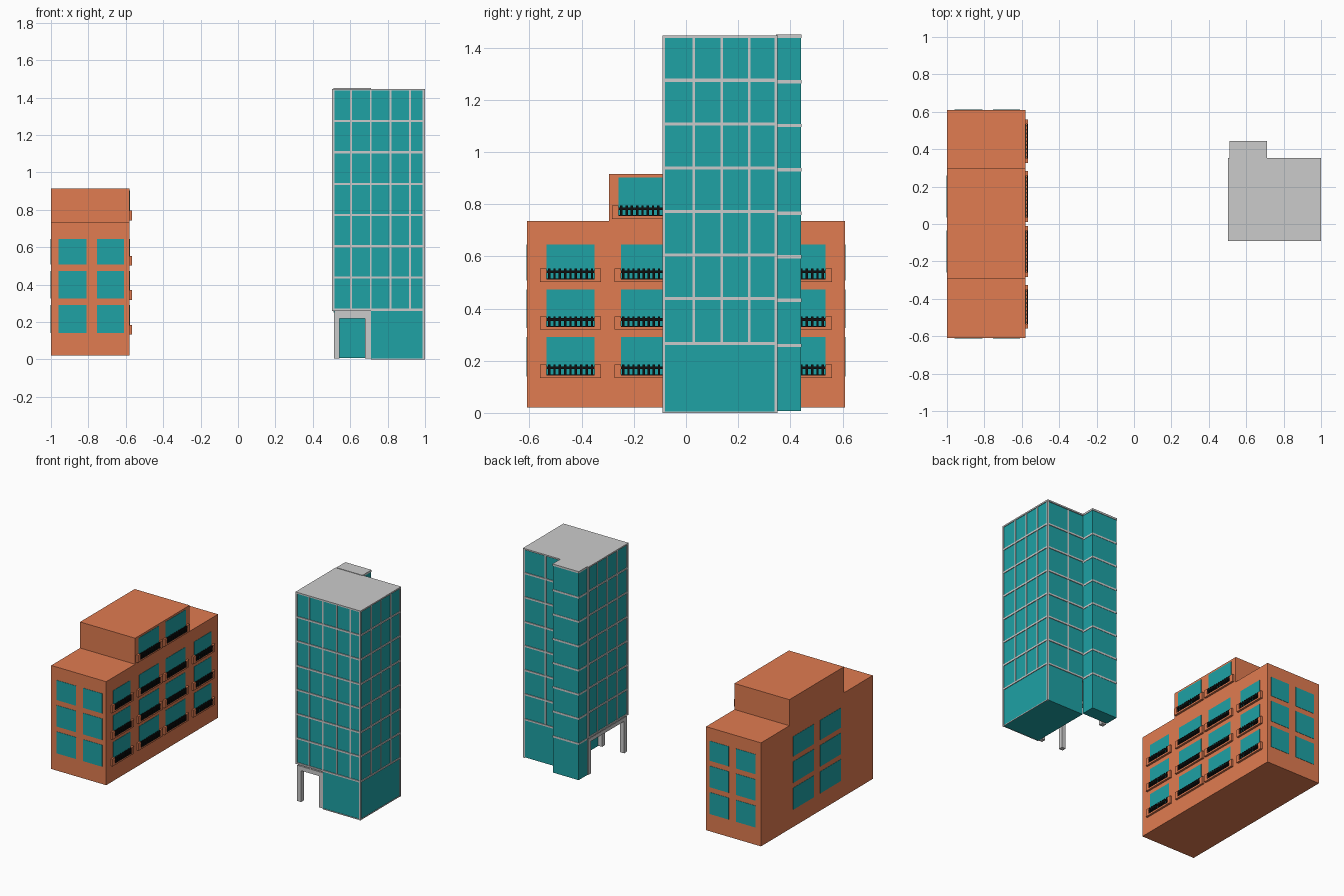
import bpy, bmesh

if "Cube" in bpy.data.objects:
    bpy.data.objects.remove(bpy.data.objects["Cube"])


def material(name, rgb):
    m = bpy.data.materials.new(name)
    m.diffuse_color = (*rgb, 1)
    m.use_nodes = True
    m.node_tree.nodes["Principled BSDF"].inputs["Base Color"].default_value = m.diffuse_color
    return m


TEAL = material("teal_glass", (0.013, 0.36, 0.375))
ORANGE = material("orange_wall", (0.75, 0.2, 0.082))
BLACK = material("black_rail", (0.005, 0.005, 0.005))


def boxes(name, items, mat=None):
    """One object made of boxes given as (x0, x1, y0, y1, z0, z1)."""
    bm = bmesh.new()
    for x0, x1, y0, y1, z0, z1 in items:
        verts = bmesh.ops.create_cube(bm, size=1)["verts"]
        for v in verts:
            v.co = (x1 if v.co.x > 0 else x0,
                    y1 if v.co.y > 0 else y0,
                    z1 if v.co.z > 0 else z0)
    me = bpy.data.meshes.new(name)
    bm.to_mesh(me)
    bm.free()
    if mat:
        me.materials.append(mat)
    ob = bpy.data.objects.new(name, me)
    bpy.context.collection.objects.link(ob)
    return ob


# Apartment block: stepped profile extruded along x
profile = [(-.61, .02), (.61, .02), (.61, .735), (.30, .735),
           (.30, .915), (-.295, .915), (-.295, .735), (-.61, .735)]
bm = bmesh.new()
face = bm.faces.new([bm.verts.new((-1, y, z)) for y, z in profile])
ext = bmesh.ops.extrude_face_region(bm, geom=[face])["geom"]
bmesh.ops.translate(bm, vec=(.42, 0, 0),
                    verts=[g for g in ext if isinstance(g, bmesh.types.BMVert)])
bmesh.ops.recalc_face_normals(bm, faces=bm.faces)
me = bpy.data.meshes.new("apartment_walls")
bm.to_mesh(me)
bm.free()
me.materials.append(ORANGE)
bpy.context.collection.objects.link(bpy.data.objects.new("apartment_walls", me))

# End and rear windows
T = .002
rows = [(.14, .29), (.325, .472), (.508, .645)]
end_win, rear_win = [], []
for z0, z1 in rows:
    for x0, x1 in [(-.96, -.81), (-.755, -.61)]:
        end_win += [(x0, x1, -.61 - T, -.605, z0, z1), (x0, x1, .605, .61 + T, z0, z1)]
    for y0, y1 in [(-.26, -.035), (.035, .26)]:
        rear_win.append((-1 - T, -.995, y0, y1, z0, z1))
boxes("end_windows", end_win, TEAL)
boxes("rear_windows", rear_win, TEAL)

# Balcony windows, balcony ledges and railings
X = -.58
win, ledges, rails = [], [], []


def balcony(y0, y1, z0, z1):
    win.append((X - .005, X + T, y0, y1, z0, z1))
    b, t = z0 - .006, z0 + .045
    ledges.append((X - .002, X + .014, y0 - .025, y1 + .025, b, b + .01))
    for a in (y0 - .025, y1):
        ledges.append((X - .002, X + .014, a, a + .025, b + .01, t))
    rails.append((X + .007, X + .013, y0, y1, t - .017, t - .007))
    rails.append((X + .007, X + .013, y0, y1, b + .01, b + .014))
    n = round((y1 - y0) / .02)
    for i in range(n):
        y = y0 + (i + .5) * (y1 - y0) / n
        rails.append((X + .006, X + .014, y - .0045, y + .0045, b + .01, t))


for z0, z1 in rows:
    for y0, y1 in [(-.535, -.35), (-.25, -.035), (.035, .25), (.35, .535)]:
        balcony(y0, y1, z0, z1)
for y0, y1 in [(-.258, -.035), (.035, .258)]:
    balcony(y0, y1, .75, .902)
boxes("balcony_windows", win, TEAL)
boxes("balcony_ledges", ledges, ORANGE)
boxes("balcony_railings", rails, BLACK)

# Tower glass: upper floors, set-back ground floor, stair shaft
L, R, F, B = .508, .995, -.086, .345
boxes("tower_glass", [(L, R, F, B, .262, 1.438)], TEAL)
boxes("ground_floor_glass", [(.71, R, F, B, .002, .262)], TEAL)
boxes("stair_shaft", [(.512, .708, B, .44, .008, 1.438)], TEAL)
boxes("tower_roof", [(.503, 1, -.091, .352, 1.437, 1.447)])
boxes("stair_roof", [(.51, .71, B, .443, 1.437, 1.45)])

# Floor bands around the tower and the stair shaft
P = .005
floors = [.265, .438, .605, .772, .938, 1.108, 1.275]
boxes("floor_bands", [(L - P, R + P, F - P, B + P, z - .006, z + .006) for z in floors[1:]]
      + [(L - P, R + P, F - P, F, .26, .271), (L - P, R + P, B, B + P, .26, .271),
         (L - P, L, F, B, .26, .271), (R, R + P, F, B, .26, .271)])
boxes("stair_bands", [(.51, .71, B, .442, z - .013, z) for z in floors])

# Vertical mullions
mull = [(x - .005, x + .005, F - .004, F, .265, 1.44) for x in (.605, .71, .815, .92)]
mull += [(x - .005, x + .005, B, B + .004, .265, 1.44) for x in (.83,)]
for y in (.03, .137, .243):
    for x in (L - .004, R):
        mull.append((x, x + .004, y - .005, y + .005, .265, 1.44))
boxes("mullions", mull)

# Corner posts, and base trim on the glazed sides
boxes("corner_posts", [
    (L - P, L + .008, F - P, F + .008, .26, 1.44),
    (R - .008, R + P, F - P, F + .006, 0, 1.44),
    (R - .008, R + P, B - .006, B + P, 0, 1.44),
    (L - P, L + .008, B - .008, B + P, .26, 1.44)])
boxes("base_trim", [(.71, R + .003, F - .003, F, 0, .006), (R, R + .003, F, B, 0, .006)])

# Entrance frame: posts and beams under the overhang
posts = [(x, x + .03, y, y + .03, .004, .25)
         for x, y in [(.512, F), (.68, F), (.512, .305)]]
boxes("entrance_posts", posts)
boxes("entrance_beams", [(.542, .68, F, F + .03, .22, .25),
                         (.512, .542, F + .03, .305, .225, .25),
                         (.515, .71, F + .004, B, .25, .262)])
